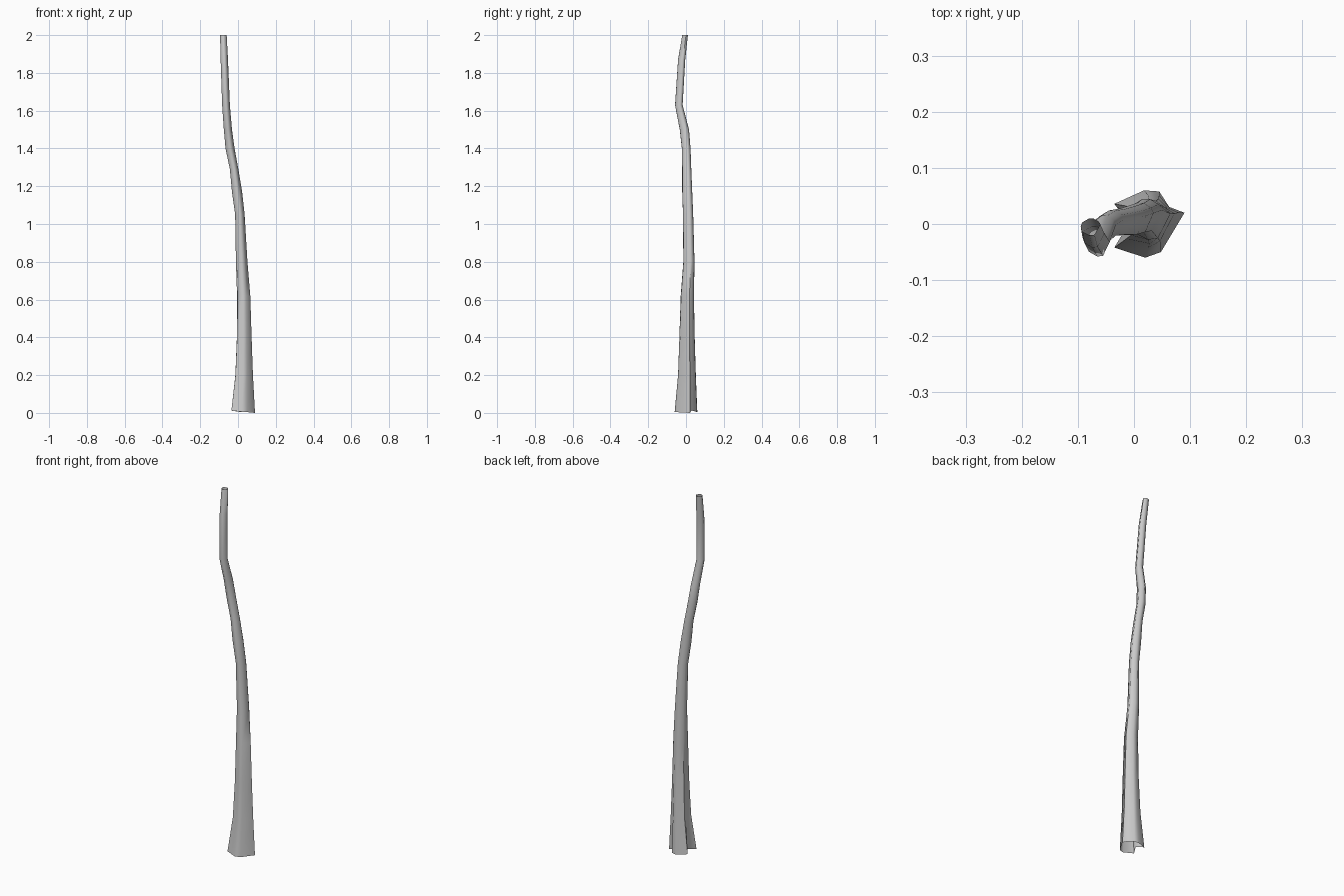
import bpy, bmesh, math

if "Cube" in bpy.data.objects:
    bpy.data.objects.remove(bpy.data.objects["Cube"])

# Trunk levels: z, min x, max x, min y, max y, flare (1 = lobed root shape, 0 = round)
LEVELS = [
    (0.00, -0.035, 0.090, -0.060, 0.060, 1.0),
    (0.20, -0.014, 0.079, -0.042, 0.052, 0.7),
    (0.40, -0.006, 0.072, -0.035, 0.046, 0.45),
    (0.62, -0.005, 0.065, -0.028, 0.042, 0.2),
    (0.80, -0.011, 0.050, -0.014, 0.045, 0.0),
    (1.05, -0.015, 0.035, -0.016, 0.038, 0.0),
    (1.17, -0.032, 0.022, -0.020, 0.033, 0.0),
    (1.29, -0.043, 0.002, -0.020, 0.028, 0.0),
    (1.40, -0.066, -0.018, -0.022, 0.024, 0.0),
    (1.50, -0.075, -0.032, -0.033, 0.016, 0.0),
    (1.63, -0.084, -0.043, -0.058, -0.018, 0.0),
    (1.87, -0.092, -0.053, -0.042, -0.004, 0.0),
    (2.00, -0.095, -0.060, -0.020, 0.010, 0.0),
]

# Lobed root outline (x, y), counter-clockwise
ROOT = [(0.090, 0.020), (0.063, 0.030), (0.045, 0.058), (0.018, 0.060),
        (-0.035, 0.036), (-0.010, 0.000), (-0.035, -0.042), (0.020, -0.060),
        (0.048, -0.050)]
RIM = [0.0, 0.012, 0.006, 0.004, 0.012, 0.02, 0.012, 0.006, 0.004]


def normalise(points):
    """Scale an outline to the square from -1 to 1."""
    xs, ys = zip(*points)
    return [(2 * (x - min(xs)) / (max(xs) - min(xs)) - 1,
             2 * (y - min(ys)) / (max(ys) - min(ys)) - 1) for x, y in points]


root = normalise(ROOT)
angles = [math.atan2(y, x) for x, y in root]
round_shape = normalise([(math.cos(a), math.sin(a)) for a in angles])

# Trunk: skin between the levels, open at both ends
bm = bmesh.new()
rings = []
for level, (z, x0, x1, y0, y1, flare) in enumerate(LEVELS):
    shape = normalise([(r[0] * flare + c[0] * (1 - flare),
                        r[1] * flare + c[1] * (1 - flare))
                       for r, c in zip(root, round_shape)])
    rings.append([bm.verts.new(((x0 + x1) / 2 + px * (x1 - x0) / 2,
                                (y0 + y1) / 2 + py * (y1 - y0) / 2,
                                z + (RIM[i] if level == 0 else 0)))
                  for i, (px, py) in enumerate(shape)])
for low, high in zip(rings, rings[1:]):
    for i in range(len(low)):
        j = (i + 1) % len(low)
        bm.faces.new((low[i], low[j], high[j], high[i]))

mesh = bpy.data.meshes.new("trunk")
bm.to_mesh(mesh)
bm.free()
trunk = bpy.data.objects.new("trunk", mesh)
bpy.context.collection.objects.link(trunk)
bpy.context.view_layer.objects.active = trunk
trunk.select_set(True)
bpy.ops.object.shade_smooth_by_angle(angle=math.radians(60))
